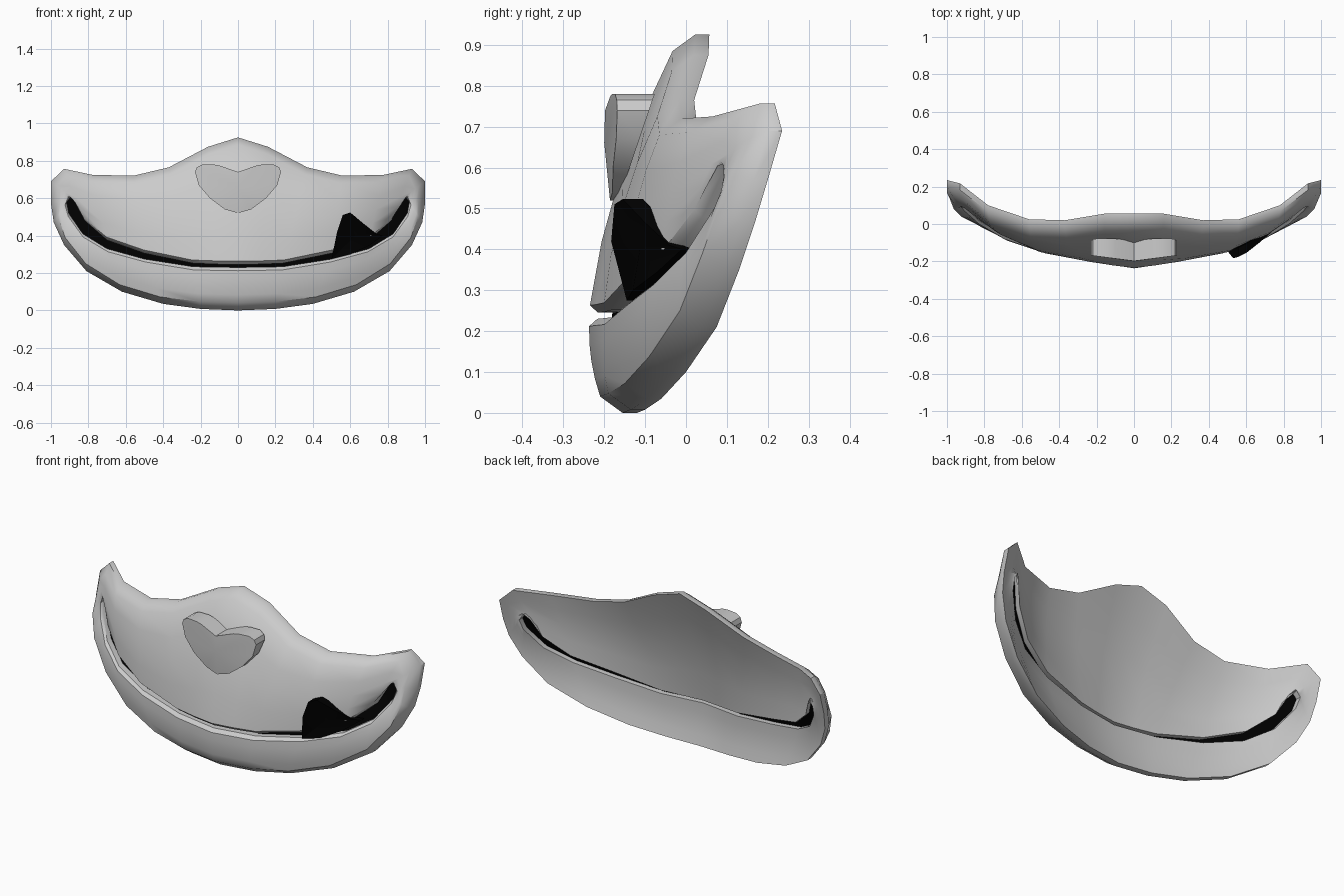
import bpy, math
from mathutils import Vector as V

if "Cube" in bpy.data.objects:
    bpy.data.objects.remove(bpy.data.objects["Cube"])


def make(name, verts, faces, color=None, angle=60):
    me = bpy.data.meshes.new(name)
    me.from_pydata([tuple(v) for v in verts], [], faces)
    ob = bpy.data.objects.new(name, me)
    bpy.context.collection.objects.link(ob)
    bpy.context.view_layer.objects.active = ob
    for o in bpy.context.selected_objects:
        o.select_set(False)
    ob.select_set(True)
    bpy.ops.object.mode_set(mode='EDIT')
    bpy.ops.mesh.select_all(action='SELECT')
    bpy.ops.mesh.normals_make_consistent(inside=False)
    bpy.ops.object.mode_set(mode='OBJECT')
    bpy.ops.object.shade_smooth_by_angle(angle=math.radians(angle))
    if color:
        mat = bpy.data.materials.new(name)
        mat.diffuse_color = color
        mat.use_nodes = True
        mat.node_tree.nodes["Principled BSDF"].inputs["Base Color"].default_value = mat.diffuse_color
        me.materials.append(mat)
    return ob


def mirror_loop(half):
    """Close a half loop (top centre to bottom centre) across x = 0."""
    return half + [V((-p.x, p.y, p.z)) for p in half[-2:0:-1]]


def loft(loops, closed=False):
    n, m = len(loops[0]), len(loops)
    return [(r * n + i, r * n + (i + 1) % n, (r + 1) % m * n + (i + 1) % n, (r + 1) % m * n + i)
            for r in range(m if closed else m - 1) for i in range(n)]


# half outlines (x, y, z): back edge of the shell, and lip line
rim = [V(p) for p in [
    (0, .057, .925), (.16, .055, .875), (.37, .02, .765), (.56, .025, .72), (.78, .10, .725),
    (.93, .217, .757), (1, .235, .69), (1, .20, .57), (.985, .17, .47), (.93, .13, .35),
    (.81, .075, .21), (.62, 0, .10), (.40, -.06, .035), (.20, -.10, .008), (0, -.12, 0)]]
lip = [V(p) for p in [
    (0, -.235, .245), (.12, -.22, .247), (.24, -.20, .252), (.50, -.15, .305), (.70, -.06, .375),
    (.82, .02, .48), (.87, .07, .59), (.89, .09, .615), (.915, .095, .58), (.905, .07, .52),
    (.83, .0, .41), (.70, -.08, .33), (.50, -.15, .275), (.24, -.20, .234), (0, -.237, .23)]]

# solid face shell: rolled rim, bulging front, slot walls, smooth hollow back
DEPTH = .085
columns = []
for r, m in zip(rim, lip):
    flat = V((m.x - r.x, 0, m.z - r.z)).normalized()
    a = r + flat * .04 + V((0, -.09, 0))
    b = m - flat * .018
    back = m + V((0, DEPTH, 0))
    col = [r, r + V((0, -.035, 0)), a]
    for t in (.25, .5, .75):
        bulge = .045 * (b - a).length * 4 * t * (1 - t)
        col.append(a.lerp(b, t) + V((0, -bulge, 0)))
    col += [b, m + V((0, .02, 0)), back]
    for t in (.25, .5, .75):
        bulge = .04 * (back - r).length * 4 * t * (1 - t)
        col.append(back.lerp(r, t) + V((0, -bulge, 0)))
    columns.append(col)
loops = [mirror_loop(list(ring)) for ring in zip(*columns)]
make("face_shell", [p for l in loops for p in l], loft(loops, True), angle=40)

# dark mouth strip closing the slot
inner = [p + V((0, .055, 0)) for p in lip]
half = list(zip(inner[:8], inner[:6:-1]))
row = [(V((-a.x, a.y, a.z)), V((-b.x, b.y, b.z))) for a, b in half[:0:-1]] + half
make("mouth_strip", [p for pair in row for p in pair],
     [(2 * i, 2 * i + 1, 2 * i + 3, 2 * i + 2) for i in range(len(row) - 1)], (0, 0, 0, 1))


def prism(name, front, back, centre, color=None, angle=35):
    n = len(front)
    make(name, front + back + [centre],
         loft([front, back]) + [tuple(range(n, 2 * n))] +
         [(i, (i + 1) % n, 2 * n) for i in range(n)], color, angle)


# heart-shaped nose set into the shell
heart = [(0, .74), (.10, .775), (.13, .78), (.19, .78), (.22, .765), (.23, .74),
         (.21, .67), (.15, .60), (.07, .54), (0, .52)]
front = mirror_loop([V((x, -.198 + .13 * x + .15 * max(0, .6 - z), z)) for x, z in heart])
back = [V((p.x, -.165 + .34 * (p.z - .52), p.z)) for p in front]
prism("nose", front, back, V((0, -.2, .66)))

# tongue curling up over the cheek
tongue = [V(p) for p in [
    (.50, -.145, .275), (.53, -.183, .42), (.56, -.175, .51), (.60, -.155, .523),
    (.67, -.10, .465), (.74, -.04, .41), (.775, -.01, .40), (.70, -.07, .345), (.60, -.13, .30)]]
prism("tongue", tongue, [p + V((0, .05 if p.z > .415 else .03, 0)) for p in tongue],
      sum(tongue, V()) / 9, (0, 0, 0, 1))
